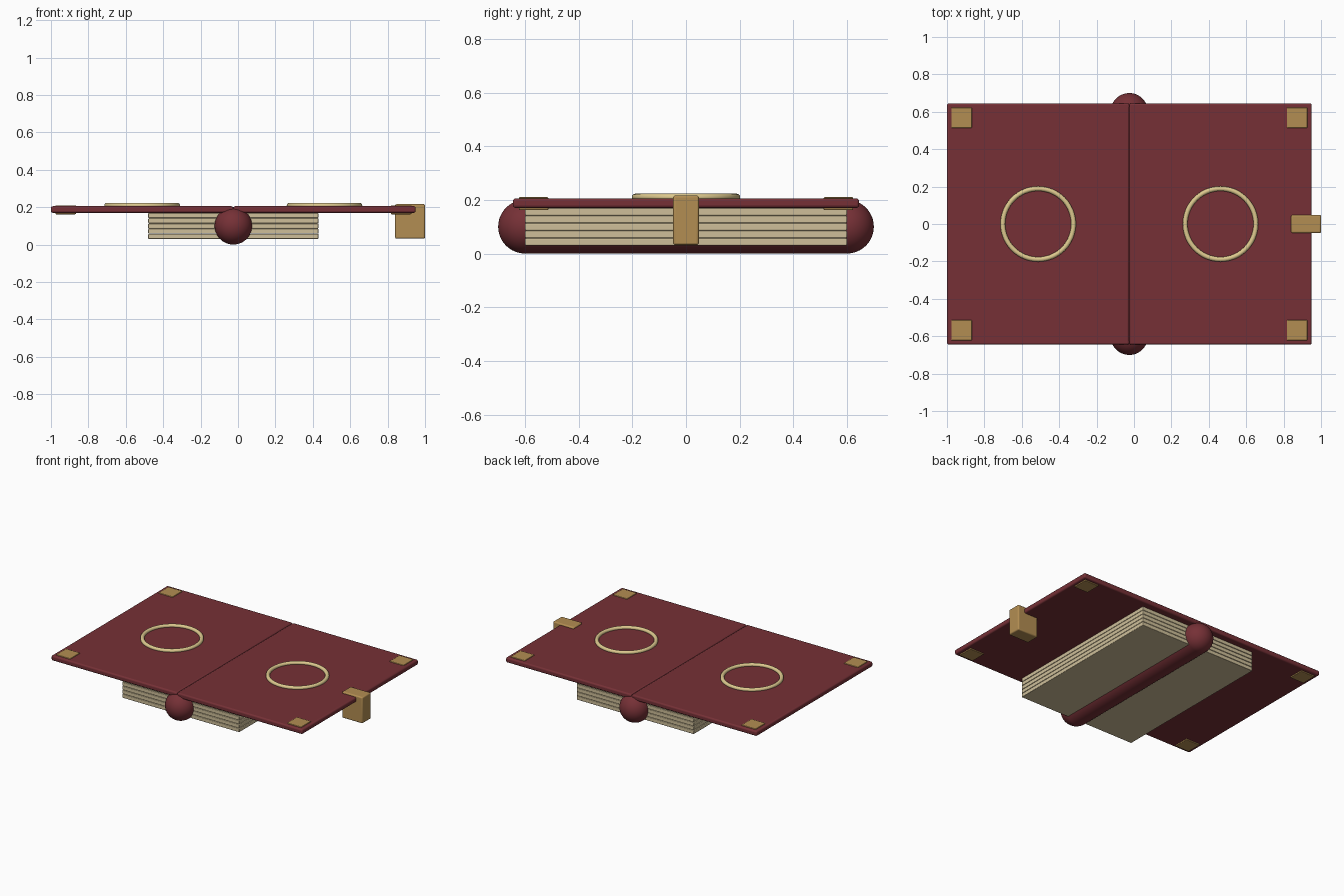
import bpy
import math

default = bpy.data.objects.get("Cube")
if default:
    bpy.data.objects.remove(default, do_unlink=True)


def material(name, rgb):
    mat = bpy.data.materials.new(name)
    mat.use_nodes = True
    mat.diffuse_color = (*rgb, 1)
    shader = mat.node_tree.nodes["Principled BSDF"]
    shader.inputs["Base Color"].default_value = (*rgb, 1)
    shader.inputs["Roughness"].default_value = 0.6
    return mat


LEATHER = material("red_leather", (0.18, 0.03, 0.037))
PAPER = material("paper", (0.62, 0.52, 0.32))
BRASS = material("brass", (0.45, 0.27, 0.085))
GILT = material("pale_gilt", (0.72, 0.58, 0.27))


def finish(name, mat):
    obj = bpy.context.object
    obj.name = name
    obj.data.materials.append(mat)
    bpy.ops.object.shade_smooth_by_angle(angle=math.radians(35))
    return obj


def box(name, low, high, bevel, mat):
    """Bevelled box spanning two opposite corners."""
    centre = [(a + b) / 2 for a, b in zip(low, high)]
    bpy.ops.mesh.primitive_cube_add(size=1, location=centre)
    obj = bpy.context.object
    obj.scale = [b - a for a, b in zip(low, high)]
    bpy.ops.object.transform_apply(location=False, rotation=False, scale=True)
    mod = obj.modifiers.new("Bevel", "BEVEL")
    mod.width = bevel
    mod.segments = 3
    return finish(name, mat)


SPINE_X = -0.025
COVER_WIDTH = 0.975

# Rounded spine: a tube with a ball at each end
bpy.ops.mesh.primitive_cylinder_add(vertices=48, radius=0.1, depth=1.2,
                                    end_fill_type="NOTHING",
                                    location=(SPINE_X, 0, 0.1),
                                    rotation=(math.pi / 2, 0, 0))
finish("spine", LEATHER)
for end, y in (("front", -0.6), ("back", 0.6)):
    bpy.ops.mesh.primitive_uv_sphere_add(segments=48, ring_count=24, radius=0.1,
                                         location=(SPINE_X, y, 0.1),
                                         rotation=(math.pi / 2, 0, 0))
    finish(f"spine_{end}_cap", LEATHER)

# Stacked page blocks
PITCH = 0.028
for i in range(5):
    z = 0.03 + i * PITCH
    box(f"page_block_{i + 1}", (SPINE_X - 0.455, -0.6, z),
        (SPINE_X + 0.455, 0.6, z + PITCH - 0.001), 0.004, PAPER)

# Open covers with a ring and two corner plates on each
for side, s in (("right", -1), ("left", 1)):
    edge = SPINE_X + s * COVER_WIDTH
    x0, x1 = sorted((SPINE_X, edge))
    box(f"{side}_cover", (x0, -0.645, 0.17), (x1, 0.645, 0.205), 0.01, LEATHER)

    bpy.ops.mesh.primitive_torus_add(major_segments=64, minor_segments=16,
                                     major_radius=0.189, minor_radius=0.013,
                                     location=(SPINE_X + s * COVER_WIDTH / 2, 0, 0.21))
    finish(f"{side}_cover_ring", GILT)

    plate_x = edge - s * 0.078
    for end, y in (("front", -0.568), ("back", 0.568)):
        box(f"{side}_{end}_corner_plate", (plate_x - 0.055, y - 0.055, 0.162),
            (plate_x + 0.055, y + 0.055, 0.21), 0.004, BRASS)

# Clasp on the left edge
box("clasp", (0.84, -0.048, 0.032), (1.0, 0.048, 0.216), 0.008, BRASS)
